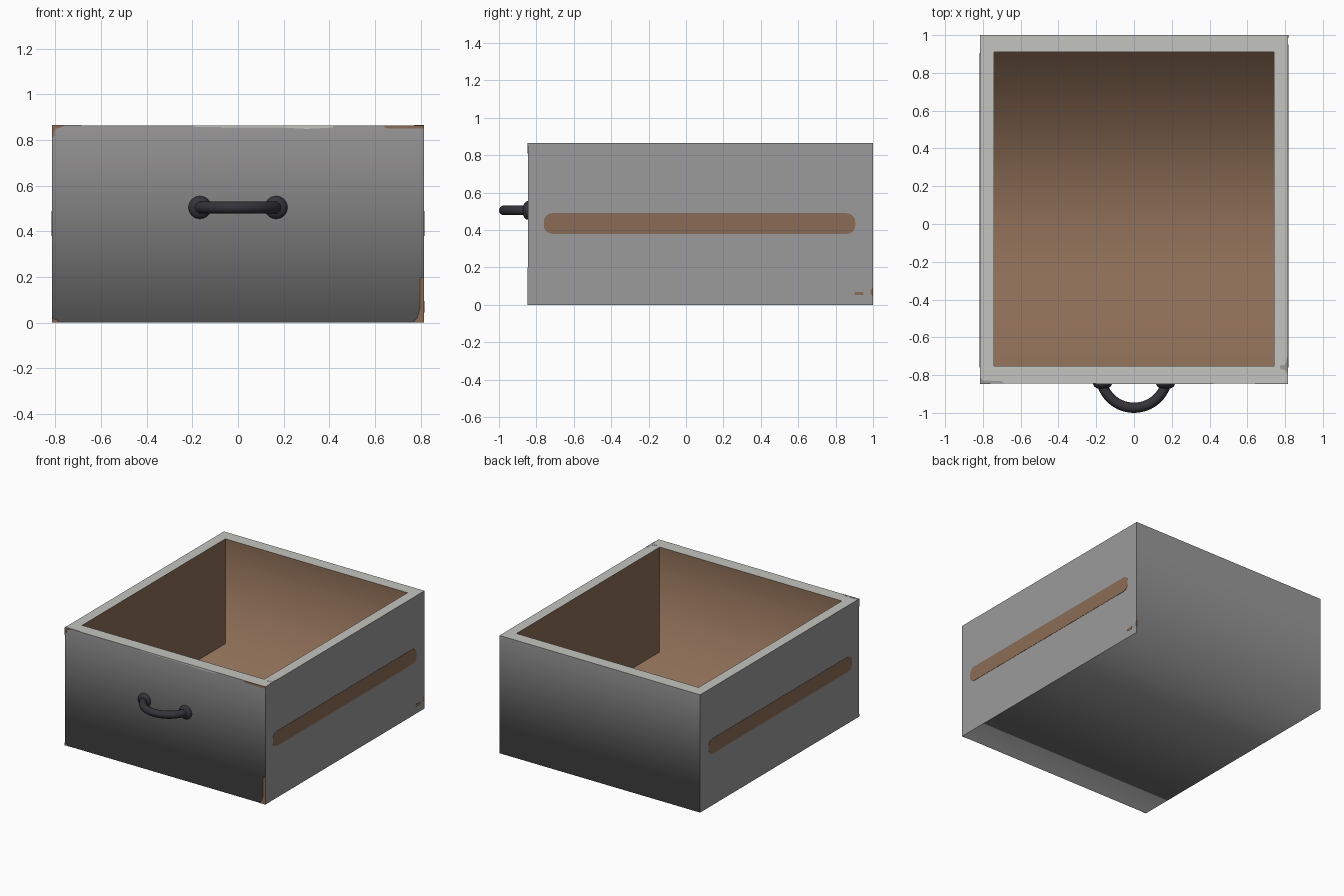
import bpy, bmesh, math
from mathutils import Vector

if "Cube" in bpy.data.objects:
    bpy.data.objects.remove(bpy.data.objects["Cube"])


def material(name, rgb):
    m = bpy.data.materials.new(name)
    m.diffuse_color = (*rgb, 1)
    m.use_nodes = True
    m.node_tree.nodes["Principled BSDF"].inputs["Base Color"].default_value = m.diffuse_color
    return m


GREY = material("painted grey", (0.335, 0.327, 0.327))
PALE = material("pale rim grey", (0.55, 0.555, 0.53))
BROWN = material("bare wood brown", (0.26, 0.152, 0.092))
BLACK = material("dark iron", (0.034, 0.034, 0.041))

X, Y0, Y1, Z = 0.815, -0.845, 1.0, 0.865      # outer box
IX, IY0, IY1, IZ = 0.74, -0.752, 0.91, 0.095  # inner box


def add_object(name, bm, mats):
    me = bpy.data.meshes.new(name)
    bm.to_mesh(me)
    bm.free()
    for m in mats:
        me.materials.append(m)
    ob = bpy.data.objects.new(name, me)
    bpy.context.collection.objects.link(ob)
    return ob


# Drawer box: outer shell, pale rim, brown inside
bm = bmesh.new()


def ring(x, y0, y1, z):
    return [bm.verts.new(p) for p in ((-x, y0, z), (x, y0, z), (x, y1, z), (-x, y1, z))]


rings = [ring(X, Y0, Y1, 0), ring(X, Y0, Y1, Z), ring(IX, IY0, IY1, Z), ring(IX, IY0, IY1, IZ)]
for mat, (a, b) in enumerate(zip(rings, rings[1:])):
    for i in range(4):
        j = (i + 1) % 4
        bm.faces.new((a[i], a[j], b[j], b[i])).material_index = mat
bm.faces.new(rings[0][::-1]).material_index = 0
bm.faces.new(rings[3]).material_index = 2
bmesh.ops.recalc_face_normals(bm, faces=bm.faces)
# soft shading only over the front and back edges of the bottom and floor
for f in bm.faces:
    f.smooth = True
for e in bm.edges:
    p, q = (v.co for v in e.verts)
    e.smooth = abs(p.y - q.y) < 1e-4 and max(p.z, q.z) < 0.2
add_object("drawer_box", bm, [GREY, PALE, BROWN])


# Thin painted plates lying on a face; place maps 2D points into space
def plate(name, pts, place, normal, mat, t=0.002):
    bm = bmesh.new()
    n = Vector(normal) * t
    low = [bm.verts.new(Vector(place(*p)) - n) for p in pts]
    high = [bm.verts.new(Vector(place(*p)) + n) for p in pts]
    bm.faces.new(low)
    bm.faces.new(high)
    for i in range(len(pts)):
        j = (i + 1) % len(pts)
        bm.faces.new((low[i], low[j], high[j], high[i]))
    bmesh.ops.recalc_face_normals(bm, faces=bm.faces)
    add_object(name, bm, [mat])


def rounded(a0, a1, b0, b1, r):
    pts = []
    for k, (a, b) in enumerate(((a1 - r, b1 - r), (a0 + r, b1 - r), (a0 + r, b0 + r), (a1 - r, b0 + r))):
        for s in range(6):
            t = math.pi / 2 * (k + s / 5)
            pts.append((a + r * math.cos(t), b + r * math.sin(t)))
    return pts


# Worn runner stripe on both sides
for side, s in (("right", 1), ("left", -1)):
    plate(side + "_runner_stripe", rounded(-0.76, 0.905, 0.38, 0.49, 0.045),
          lambda y, z: (s * X, y, z), (s, 0, 0), BROWN)

# Small wear spot low on the right side
plate("side_wear_spot", rounded(0.9, 0.95, 0.052, 0.07, 0.0085),
      lambda y, z: (X, y, z), (1, 0, 0), BROWN)
plate("side_wear_edge", [(1, 0.045), (1, 0.095), (0.988, 0.08), (0.985, 0.06)],
      lambda y, z: (X, y, z), (1, 0, 0), BROWN)

# Worn corners and edges on the front
chips = {
    "top_left": (BROWN, [(-X, Z), (-0.76, Z), (-0.775, 0.855), (-0.802, 0.85), (-0.805, 0.82), (-X, 0.81)]),
    "top_right": (BROWN, [(0.64, Z), (X, Z), (X, 0.85), (0.66, 0.85), (0.643, 0.856)]),
    "bottom_right": (BROWN, [(X, 0), (X, 0.2), (0.798, 0.195), (0.797, 0.06), (0.785, 0.02), (0.765, 0)]),
    "bottom_left": (BROWN, [(-X, 0), (-0.78, 0), (-0.795, 0.013), (-X, 0.02)]),
    "top_middle": (PALE, [(-0.2, Z), (0.42, Z), (0.415, 0.855), (0.3, 0.849), (0.2, 0.855), (-0.19, 0.857)]),
}
for name, (mat, pts) in chips.items():
    plate("front_wear_" + name, pts, lambda x, z: (x, Y0, z), (0, -1, 0), mat)

# Darker scuffs on the rim corners
plate("rim_scuff_left", [(-X, Y0), (-0.685, Y0), (-0.7, -0.832), (-0.8, -0.828), (-X, -0.81)],
      lambda x, y: (x, y, Z), (0, 0, 1), GREY, 0.001)
plate("rim_scuff_right", [(X, -0.69), (X, -0.8), (0.803, -0.775), (0.772, -0.765), (0.772, -0.75), (0.8, -0.745)],
      lambda x, y: (x, y, Z), (0, 0, 1), GREY, 0.001)

# Bow handle: swept circular arc
HZ, R, CY = 0.505, 0.177, -0.796
cu = bpy.data.curves.new("handle_path", "CURVE")
cu.dimensions = "3D"
cu.bevel_depth = 0.027
cu.bevel_resolution = 3
sp = cu.splines.new("POLY")
N = 24
sp.points.add(N)
for i in range(N + 1):
    t = math.radians(195 + 150 * i / N)
    sp.points[i].co = (R * math.cos(t), CY + R * math.sin(t), HZ, 1)
tmp = bpy.data.objects.new("handle_path", cu)
bpy.context.collection.objects.link(tmp)
me = bpy.data.meshes.new_from_object(tmp.evaluated_get(bpy.context.evaluated_depsgraph_get()))
bpy.data.objects.remove(tmp)
me.materials.clear()
me.materials.append(BLACK)
for p in me.polygons:
    p.use_smooth = True
handle = bpy.data.objects.new("handle_bow", me)
bpy.context.collection.objects.link(handle)

# Domed handle mounts
for side, s in (("right", 1), ("left", -1)):
    bpy.ops.mesh.primitive_uv_sphere_add(segments=24, ring_count=12, radius=1,
                                         location=(s * 0.167, Y0, HZ))
    ob = bpy.context.object
    ob.name = side + "_handle_mount"
    ob.scale = (0.05, 0.03, 0.05)
    ob.data.materials.append(BLACK)
    bpy.ops.object.shade_smooth()
